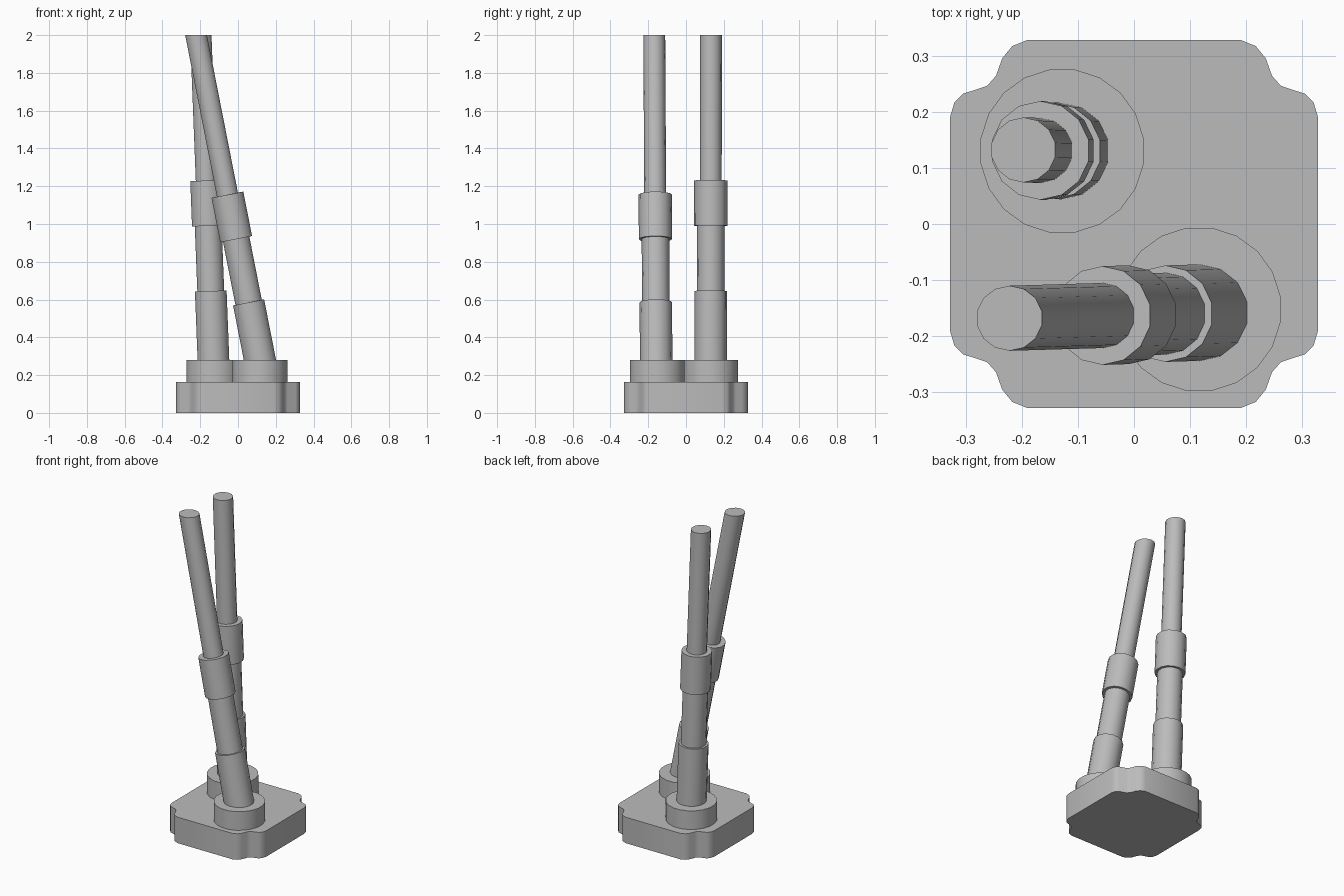
import bpy, bmesh, math
from mathutils import Vector

cube = bpy.data.objects.get("Cube")
if cube:
    bpy.data.objects.remove(cube)

grey = bpy.data.materials.new("plain_grey")
grey.use_nodes = True
grey.diffuse_color = (0.5, 0.5, 0.5, 1)
grey.node_tree.nodes["Principled BSDF"].inputs["Base Color"].default_value = (0.5, 0.5, 0.5, 1)


def finish(bm, name, angle=32):
    bmesh.ops.recalc_face_normals(bm, faces=bm.faces)
    mesh = bpy.data.meshes.new(name)
    bm.to_mesh(mesh)
    bm.free()
    mesh.materials.append(grey)
    obj = bpy.data.objects.new(name, mesh)
    bpy.context.collection.objects.link(obj)
    bpy.ops.object.select_all(action='DESELECT')
    obj.select_set(True)
    bpy.context.view_layer.objects.active = obj
    bpy.ops.object.shade_smooth_by_angle(angle=math.radians(angle))
    return obj


def tube(name, low, high, radius, sides=14, level_top=False):
    """Capped cylinder between two points; level_top cuts the end horizontally."""
    low, high = Vector(low), Vector(high)
    axis = (high - low).normalized()
    across = Vector((axis.z, 0, -axis.x)).normalized()
    side = axis.cross(across)
    bm = bmesh.new()
    rings = []
    for end in (low, high):
        ring = []
        for i in range(sides):
            a = math.tau * (i + 0.5) / sides
            p = end + radius * (math.cos(a) * across + math.sin(a) * side)
            if level_top and end is high:
                p += axis * (high.z - p.z) / axis.z
            ring.append(bm.verts.new(p))
        rings.append(ring)
        bm.faces.new(ring)
    for i in range(sides):
        j = (i + 1) % sides
        bm.faces.new((rings[0][i], rings[0][j], rings[1][j], rings[1][i]))
    return finish(bm, name)


# Base plate: one notched corner, mirrored round all four corners
corner = [(0.328, 0.19), (0.32, 0.217), (0.305, 0.232), (0.262, 0.246),
          (0.246, 0.264), (0.235, 0.295), (0.217, 0.317), (0.19, 0.328)]
outline = []
for sx, sy in ((1, 1), (-1, 1), (-1, -1), (1, -1)):
    points = corner if sx * sy > 0 else corner[::-1]
    outline += [(sx * x, sy * y) for x, y in points]
bm = bmesh.new()
face = bm.faces.new([bm.verts.new((x, y, 0)) for x, y in outline])
top = bmesh.ops.extrude_face_region(bm, geom=[face])["geom"]
bmesh.ops.translate(bm, vec=(0, 0, 0.163),
                    verts=[v for v in top if isinstance(v, bmesh.types.BMVert)])
finish(bm, "base_plate")


def strut(prefix, collar, foot, tip, lower_top, sleeve_low, sleeve_top):
    """Round collar and a telescopic strut leaning from foot to tip."""
    foot, tip = Vector(foot), Vector(tip)

    def at(z):
        return foot.lerp(tip, (z - foot.z) / (tip.z - foot.z))

    tube(prefix + "_collar", (*collar, 0.15), (*collar, 0.28), 0.147, 20)
    tube(prefix + "_lower_tube", at(0.2), at(lower_top), 0.086)
    tube(prefix + "_middle_tube", at(lower_top - 0.05), at(sleeve_low + 0.05), 0.073)
    tube(prefix + "_sleeve", at(sleeve_low), at(sleeve_top), 0.088)
    tube(prefix + "_rod", at(sleeve_top - 0.1), tip, 0.058, level_top=True)


strut("back", (-0.128, 0.13), (-0.13, 0.13, 0.28), (-0.197, 0.132, 2), 0.645, 0.99, 1.23)
strut("front", (0.116, -0.152), (0.116, -0.158, 0.28), (-0.222, -0.168, 2), 0.585, 0.92, 1.155)
